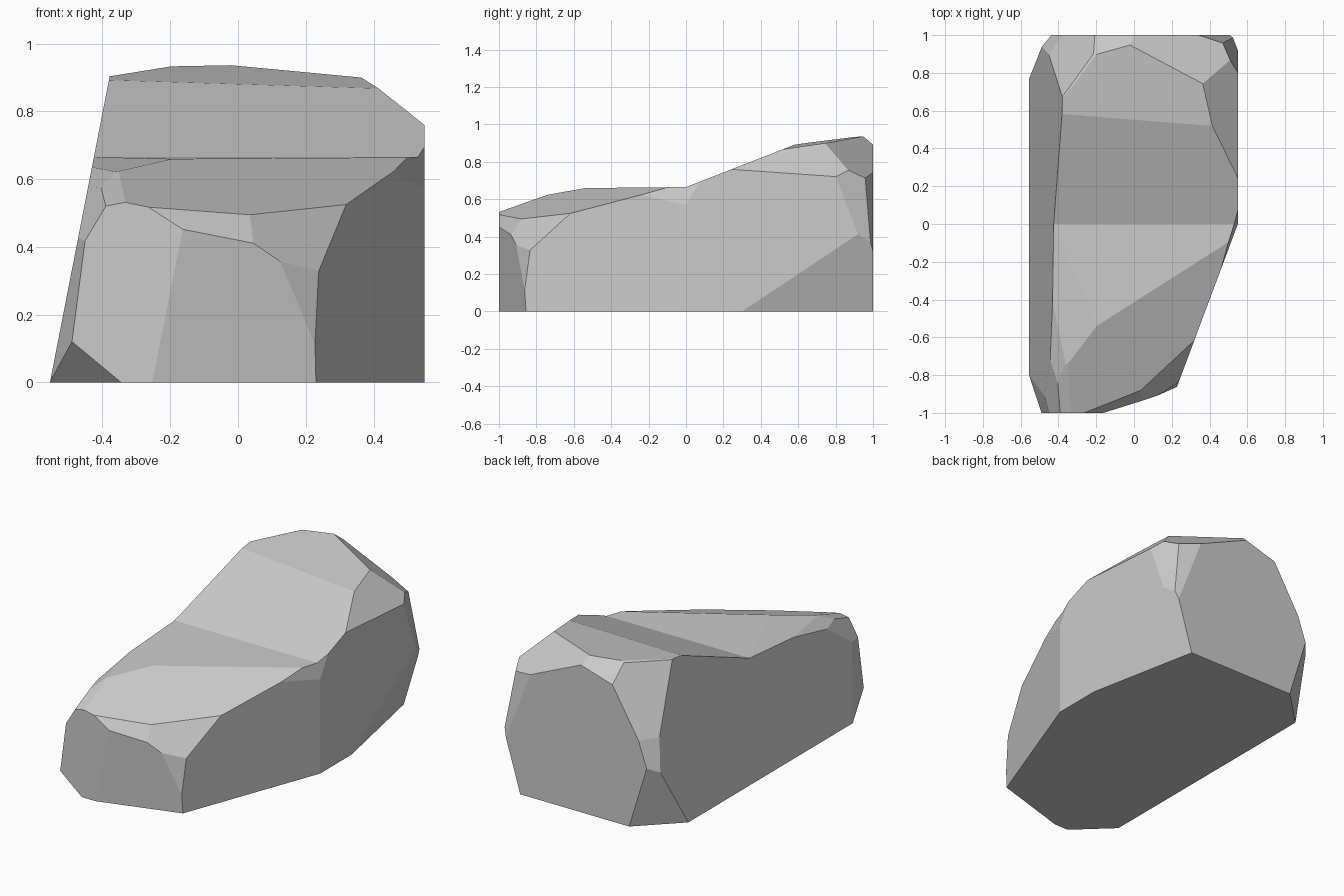
import bpy
import bmesh
import math
from mathutils import Vector

default_cube = bpy.data.objects.get("Cube")
if default_cube:
    bpy.data.objects.remove(default_cube, do_unlink=True)

# Stone colour
stone = bpy.data.materials.new("grey stone")
stone.use_nodes = True
grey = (.6, .6, .6, 1)
stone.diffuse_color = grey
stone.node_tree.nodes["Principled BSDF"].inputs["Base Color"].default_value = grey


def block(bm, low, high):
    """Add a plain box between two opposite corners."""
    low, high = Vector(low), Vector(high)
    made = bmesh.ops.create_cube(bm, size=1)
    bmesh.ops.scale(bm, vec=high - low, verts=made["verts"])
    bmesh.ops.translate(bm, vec=(low + high) / 2, verts=made["verts"])


def chip(bm, point, normal):
    """Slice away everything beyond a plane and close the cut."""
    geometry = bm.verts[:] + bm.edges[:] + bm.faces[:]
    bmesh.ops.bisect_plane(bm, geom=geometry, dist=1e-5, plane_co=point,
                           plane_no=Vector(normal).normalized(), clear_outer=True)
    rim = [edge for edge in bm.edges if edge.is_boundary]
    if rim:
        bmesh.ops.holes_fill(bm, edges=rim, sides=0)


def carve(low, high, cuts):
    """Carve a block with plane cuts, leaving it open at the joint."""
    bm = bmesh.new()
    block(bm, low, high)
    for point, normal in cuts:
        chip(bm, point, normal)
    joint = [f for f in bm.faces if all(abs(v.co.y) < 1e-4 for v in f.verts)]
    bmesh.ops.delete(bm, geom=joint, context="FACES")
    mesh = bpy.data.meshes.new("carved_half")
    bm.to_mesh(mesh)
    bm.free()
    return mesh


# Cuts shared by both halves: leaning left side, small notch on the right
shared_cuts = [
    ((-.555, 0, 0), (-1, 0, .195)),
    ((.55, 0, .57), (1, -.33, .2)),
]

# Low front half
front_cuts = shared_cuts + [
    # right flank and angled nose
    ((.55, 0, 0), (.855, -.32, 0)),
    ((.23, -.855, 0), (.3, -1, -.06)),
    # flat shoulder, its left bevel and the sloping brow
    ((0, 0, .665), (0, -.01, 1)),
    ((-.425, 0, .665), (-.14, -.07, 1)),
    ((-.2, -.54, .66), (.21, -.34, 1)),
    # left nose chamfers, bottom to top
    ((-.345, -1, 0), (-.83, -.87, -1)),
    ((-.49, -1, .12), (-1, -.25, .13)),
    ((-.45, -1, .42), (-1, -.3, .6)),
    ((-.36, -.73, .625), (-.66, -.18, 1)),
    ((-.34, -1, .53), (-.2, -.37, 1)),
    # right nose chamfers
    ((-.16, -1, .45), (.45, -1, .7)),
    ((.18, -.87, .345), (.85, -1, .75)),
    ((.23, -.855, .17), (.68, -1, .1)),
]

# Tall back half
back_cuts = shared_cuts + [
    # rising ramp and crown
    ((0, 0, .665), (0, -.39, 1)),
    ((0, .55, .88), (.02, -.14, 1)),
    # right shoulder and right back chamfers
    ((.405, .545, .875), (.94, .07, 1)),
    ((.36, .745, .9), (.44, .65, 1)),
    ((.55, .89, .49), (1, .52, .2)),
    ((.51, 1, .31), (.36, 1, .14)),
    ((.55, .3, 0), (1, .2, -.3)),
    # left back chamfers
    ((-.32, 1, 0), (-.98, 1, -.3)),
    ((-.43, 1, .4), (-1, .66, .35)),
    ((-.2, 1, .84), (-1, .66, .6)),
    ((0, 1, .89), (-.3, 1, 1)),
    ((-.3, .77, .915), (-.42, .2, 1)),
]

halves = [
    carve((-.555, -1, 0), (.55, 0, .7), front_cuts),
    carve((-.555, 0, 0), (.55, 1, 1), back_cuts),
]

# Weld the halves into one boulder and merge coplanar faces
bm = bmesh.new()
for half in halves:
    bm.from_mesh(half)
    bpy.data.meshes.remove(half)
bmesh.ops.remove_doubles(bm, verts=bm.verts[:], dist=.002)
bmesh.ops.dissolve_limit(bm, angle_limit=math.radians(.5),
                         verts=bm.verts[:], edges=bm.edges[:])
bmesh.ops.recalc_face_normals(bm, faces=bm.faces[:])
mesh = bpy.data.meshes.new("boulder")
bm.to_mesh(mesh)
bm.free()
mesh.materials.append(stone)
boulder = bpy.data.objects.new("boulder", mesh)
bpy.context.collection.objects.link(boulder)
